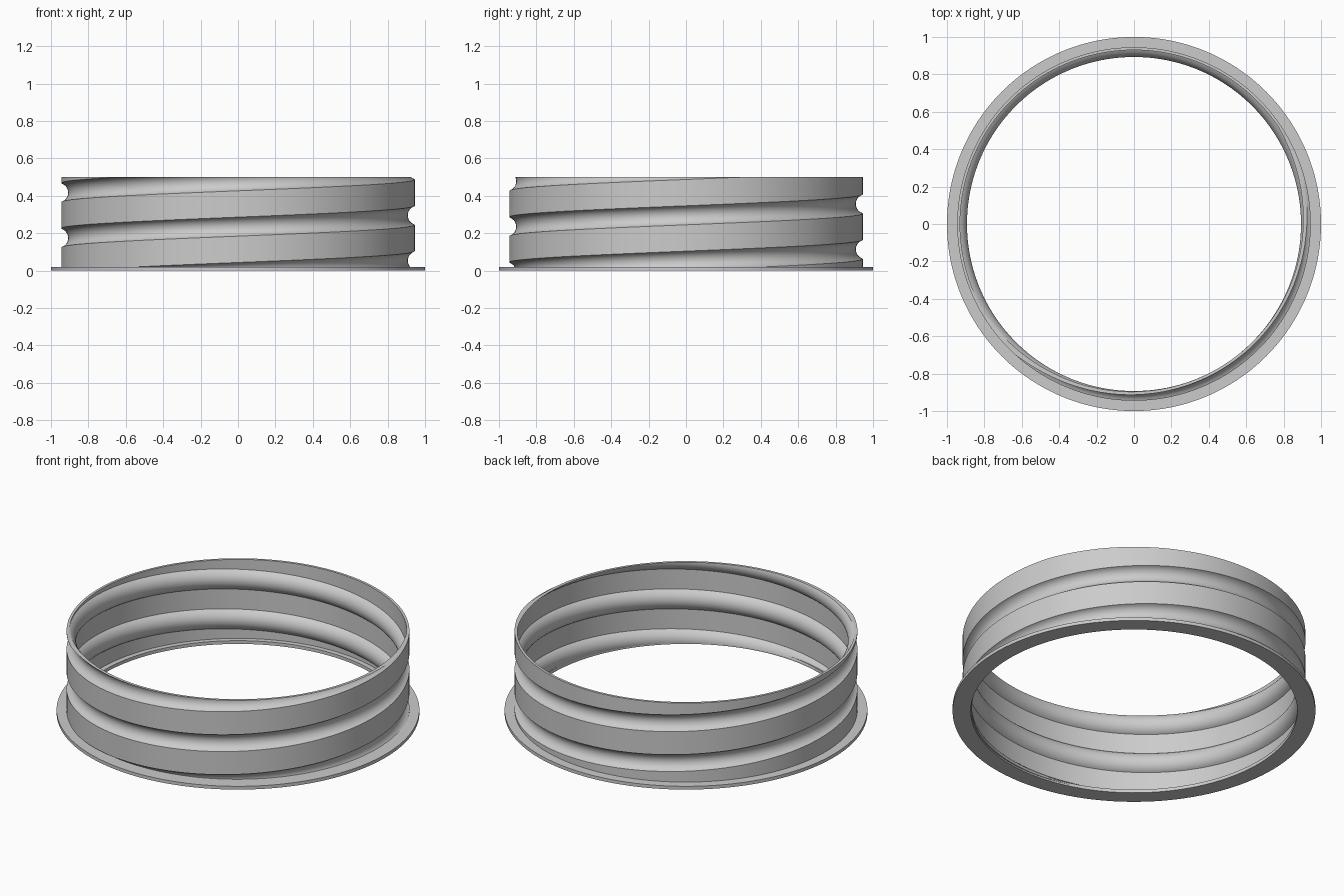
import bpy, bmesh, math

if "Cube" in bpy.data.objects:
    bpy.data.objects.remove(bpy.data.objects["Cube"])

PITCH, START = 0.2425, 0.053      # helix rise per turn, groove centre height at angle 0
R_OUT, WALL, DEPTH, HALF = 0.945, 0.015, 0.037, 0.051
TOP, FLANGE = 0.50, 0.02
SEG, ARC, FLAT = 192, 14, 3
TAU = 2 * math.pi

grey = bpy.data.materials.new("light grey")
grey.diffuse_color = (0.6, 0.6, 0.6, 1)
grey.use_nodes = True
grey.node_tree.nodes["Principled BSDF"].inputs["Base Color"].default_value = grey.diffuse_color


def finish(bm, name, angle):
    bmesh.ops.recalc_face_normals(bm, faces=bm.faces)
    me = bpy.data.meshes.new(name)
    bm.to_mesh(me)
    bm.free()
    me.materials.append(grey)
    ob = bpy.data.objects.new(name, me)
    bpy.context.collection.objects.link(ob)
    bpy.ops.object.select_all(action='DESELECT')
    ob.select_set(True)
    bpy.context.view_layer.objects.active = ob
    bpy.ops.object.shade_smooth_by_angle(angle=math.radians(angle))


def groove_profile(offset):
    """One pitch of (height, radius): a round groove, then a flat band."""
    arc_r = (HALF ** 2 + DEPTH ** 2) / (2 * DEPTH) + offset
    a = math.acos((arc_r - DEPTH) / arc_r)
    half = arc_r * math.sin(a)
    pts = []
    for i in range(ARC):
        t = -a + 2 * a * i / ARC
        pts.append((arc_r * math.sin(t),
                    R_OUT - offset - (arc_r * math.cos(t) - (arc_r - DEPTH))))
    for i in range(FLAT):
        pts.append((half + (PITCH - 2 * half) * i / FLAT, R_OUT - offset))
    return pts


def angle_of(v):
    return (math.atan2(v.co.y, v.co.x) + 0.001) % TAU


def helical_sheet(bm, offset, levels):
    """Threaded tube surface trimmed at two heights; returns its rims by angle."""
    prof = groove_profile(offset)
    n = len(prof)
    rows = n * 6
    cols, faces = [], []
    for s in range(SEG):
        th = TAU * s / SEG
        col = []
        for r in range(rows):
            dz, rad = prof[r % n]
            z = START + PITCH * (s / SEG + r // n - 3) + dz
            col.append(bm.verts.new((rad * math.cos(th), rad * math.sin(th), z)))
        cols.append(col)
    for s in range(SEG):
        a, b = cols[s], cols[(s + 1) % SEG]
        shift = n if s == SEG - 1 else 0
        for r in range(rows - 1 - shift):
            faces.append(bm.faces.new((a[r], b[r + shift], b[r + 1 + shift], a[r + 1])))
    for z, up in zip(levels, (1, -1)):
        bmesh.ops.bisect_plane(bm, geom=bm.verts[:] + bm.edges[:] + bm.faces[:], dist=1e-6,
                               plane_co=(0, 0, z), plane_no=(0, 0, up), clear_outer=True)
    return [sorted((v for v in bm.verts if abs(v.co.z - z) < 1e-5 and v.is_boundary),
                   key=angle_of) for z in levels]


def zip_rims(bm, p, q):
    """Fill the flat strip between two rims with triangles, walking by angle."""
    i = j = 0
    while i < len(p) or j < len(q):
        a, b = p[i % len(p)], q[j % len(q)]
        next_p = angle_of(p[i + 1]) if i + 1 < len(p) else TAU
        next_q = angle_of(q[j + 1]) if j + 1 < len(q) else TAU
        if j >= len(q) or (i < len(p) and next_p <= next_q):
            i += 1
            bm.faces.new((a, p[i % len(p)], b))
        else:
            j += 1
            bm.faces.new((a, q[j % len(q)], b))


# Threaded wall: outer and inner sheets, each trimmed flat, joined at the rims
levels = (TOP, FLANGE / 2)
bm = bmesh.new()
rims = []
for offset in (0.0, WALL):
    part = bmesh.new()
    sheet_rims = helical_sheet(part, offset, levels)
    part.verts.index_update()
    ids = [[v.index for v in rim] for rim in sheet_rims]
    copies = [bm.verts.new(v.co) for v in part.verts]
    for f in part.faces:
        bm.faces.new([copies[v.index] for v in f.verts])
    rims.append([[copies[k] for k in rim] for rim in ids])
    part.free()
for outer, inner in zip(*rims):
    zip_rims(bm, outer, inner)
finish(bm, "threaded_wall", 35)

# Base flange: flat ring with a rectangular section
bm = bmesh.new()
section = [(0.90, 0), (1.0, 0), (1.0, FLANGE), (0.90, FLANGE)]
rings = [[bm.verts.new((r * math.cos(TAU * s / SEG), r * math.sin(TAU * s / SEG), z))
          for r, z in section] for s in range(SEG)]
for s in range(SEG):
    a, b = rings[s], rings[(s + 1) % SEG]
    for i in range(4):
        j = (i + 1) % 4
        bm.faces.new((a[i], b[i], b[j], a[j]))
finish(bm, "base_flange", 35)
